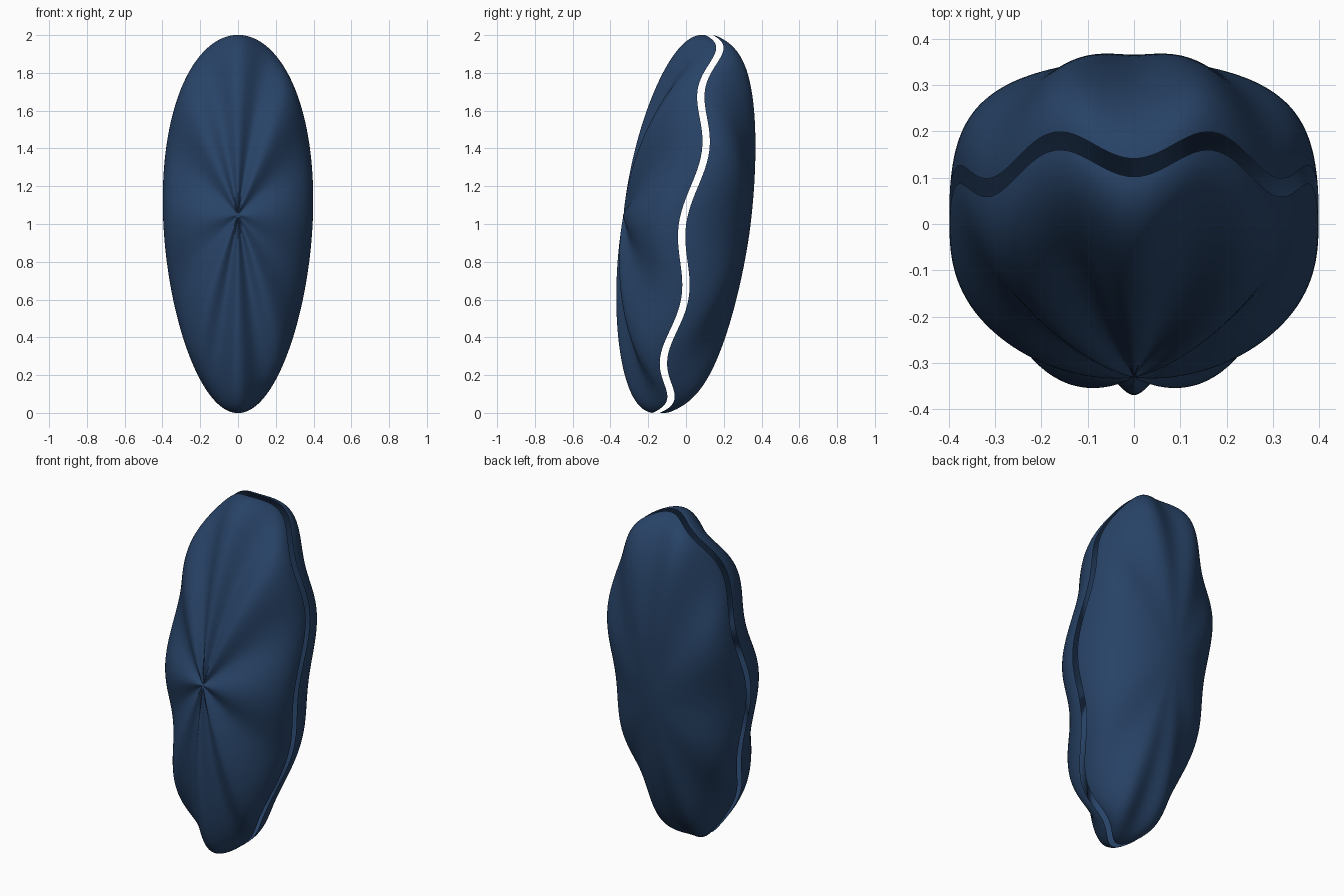
import bpy, bmesh, math

if "Cube" in bpy.data.objects:
    bpy.data.objects.remove(bpy.data.objects["Cube"])

# deep navy shell colour
navy = bpy.data.materials.new("deep navy")
navy.diffuse_color = (0.021, 0.056, 0.135, 1)
navy.use_nodes = True
navy.node_tree.nodes["Principled BSDF"].inputs["Base Color"].default_value = navy.diffuse_color

SEGS, RINGS, WAVES = 192, 48, 8
HALF_DEPTH, TILT, HALF_GAP = 0.33, 0.14, 0.02


def shell_point(theta, phi, side):
    """side -1 = front half, +1 = back half; phi 0 at the pole, pi/2 at the rim"""
    r, d = math.sin(phi), math.cos(phi)
    up = r * math.cos(theta)
    x = 0.395 * r * math.sin(theta) * (1 + 0.13 * up)
    z = 1 + up - side * 0.047 * d
    y = side * HALF_DEPTH * d + TILT * up
    # radial folds: deep on the front, fading quickly on the back
    wave = -0.034 * math.cos(WAVES * theta)
    if side < 0:
        y += r ** 0.6 * (0.016 + wave) - HALF_GAP * r ** 6
    else:
        y += r ** 3 * wave + r ** 2 * (0.015 + HALF_GAP) + 0.006 * (1 - r)
    return x, y, z


def half_shell(name, side):
    bm = bmesh.new()
    pole = bm.verts.new(shell_point(0, 0, side))
    rings = [[bm.verts.new(shell_point(2 * math.pi * i / SEGS, math.pi / 2 * j / RINGS, side))
              for i in range(SEGS)] for j in range(1, RINGS + 1)]
    for i in range(SEGS):
        k = (i + 1) % SEGS
        faces = [(pole, rings[0][i], rings[0][k])]
        faces += [(a[i], b[i], b[k], a[k]) for a, b in zip(rings, rings[1:])]
        for f in faces:
            # wind so that normals face outward
            bm.faces.new(f if side > 0 else f[::-1]).smooth = True
    bm.normal_update()
    if sum(f.normal.y for f in bm.faces) * side < 0:
        bmesh.ops.reverse_faces(bm, faces=bm.faces[:])
    me = bpy.data.meshes.new(name)
    bm.to_mesh(me)
    bm.free()
    me.materials.append(navy)
    ob = bpy.data.objects.new(name, me)
    bpy.context.collection.objects.link(ob)
    return ob


# pleated front half and smooth back half, split by an open wavy seam
half_shell("front_shell", -1)
half_shell("back_shell", 1)
